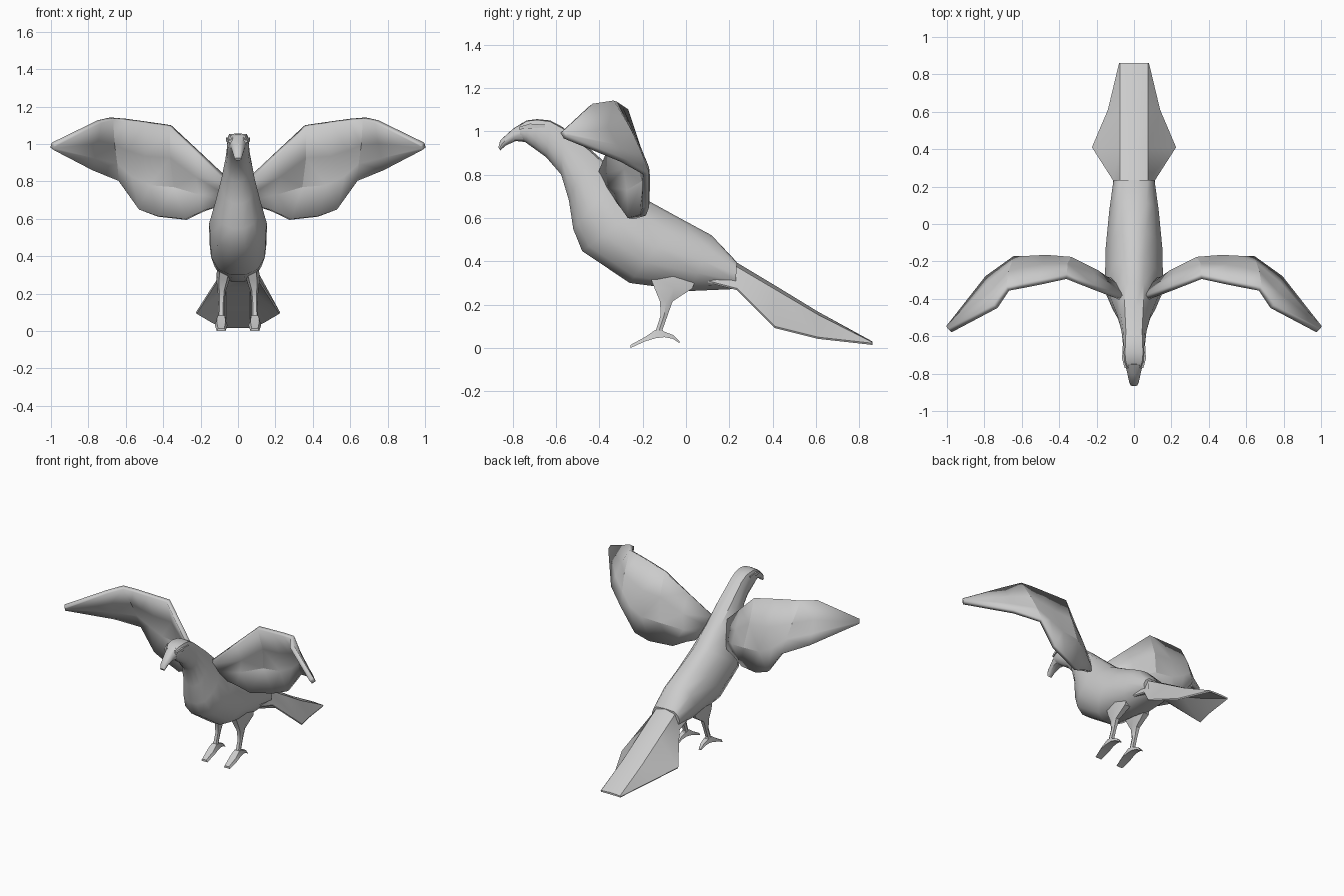
import bpy, bmesh, math

def finish(name, bm, mirror=False, thick=0, angle=32):
    bmesh.ops.recalc_face_normals(bm, faces=bm.faces)
    me = bpy.data.meshes.new(name)
    bm.to_mesh(me)
    bm.free()
    ob = bpy.data.objects.new(name, me)
    bpy.context.collection.objects.link(ob)
    if thick:
        m = ob.modifiers.new("thickness", 'SOLIDIFY')
        m.thickness, m.offset = thick, 0
    if mirror:
        m = ob.modifiers.new("mirror", 'MIRROR')
        m.use_mirror_merge = False
    bpy.ops.object.select_all(action='DESELECT')
    ob.select_set(True)
    bpy.context.view_layer.objects.active = ob
    bpy.ops.object.shade_smooth_by_angle(angle=math.radians(angle))
    return ob

def loft(name, rings, closed=True, **kw):
    bm = bmesh.new()
    rows = [[bm.verts.new(p) for p in r] for r in rings]
    n = len(rows[0])
    for a, b in zip(rows, rows[1:]):
        for i in range(n if closed else n - 1):
            j = (i + 1) % n
            bm.faces.new((a[i], a[j], b[j], b[i]))
    if closed:
        bm.faces.new(rows[0])
        bm.faces.new(rows[-1])
    return finish(name, bm, **kw)

# Cross-section with a flat top of relative width `flat`
def section(ty, tz, by, bz, w, flat):
    half = [(.1, 0), (flat, .03), ((flat + 1.1) / 2, .2), (1, .45),
            (.95, .68), (.7, .9), (.25, 1)]
    right = [(w * min(f, 1), ty + (by - ty) * t, tz + (bz - tz) * t) for f, t in half]
    return right + [(-x, y, z) for x, y, z in reversed(right)]

# Body with neck and head: top y, z, bottom y, z, half width, flatness
loft("body", [section(*s) for s in [
    (-.765, 1.03, -.765, .965, .045, .75),
    (-.735, 1.05, -.735, .945, .055, .8),
    (-.687, 1.056, -.70, .92, .06, .8),
    (-.627, 1.05, -.645, .88, .06, .75),
    (-.57, 1.02, -.576, .80, .067, .65),
    (-.44, .915, -.54, .68, .09, .55),
    (-.31, .80, -.52, .548, .122, .42),
    (-.17, .677, -.479, .447, .155, .36),
    (-.03, .60, -.26, .30, .152, .4),
    (.118, .52, .02, .263, .132, .5),
    (.235, .396, .228, .272, .11, .65)]], angle=40)

# Hooked beak
loft("beak", [section(*s) for s in [
    (-.75, 1.042, -.74, .95, .048, .6),
    (-.80, 1.01, -.785, .955, .037, .5),
    (-.857, .958, -.83, .935, .026, .5),
    (-.866, .925, -.857, .912, .018, .6)]])

# Brow ridges over the eyes
loft("brow", [[(x, y, z - h), (x + .022, y, z - h), (x + .022, y, z), (x, y, z)]
              for x, y, z, h in [(.028, -.77, 1.02, .012), (.042, -.72, 1.035, .022),
                                 (.038, -.65, 1.03, .012)]], mirror=True)

# Tail: raised central strip with sloping sides
def tail_ring(y, z, rise, e, ez, d):
    s = .075
    return [(-s, y, z - rise), (0, y, z), (s, y, z - rise), (e, y, ez),
            (e - .004, y, ez - .008), (s - .01, y, z - d), (.01 - s, y, z - d),
            (.004 - e, y, ez - .008), (-e, y, ez)]

loft("tail", [tail_ring(*r) for r in [
    (.10, .48, .02, .10, .31, .16), (.235, .394, .02, .113, .275, .115),
    (.41, .289, .018, .225, .10, .06), (.61, .167, .014, .14, .05, .04),
    (.86, .03, .004, .08, .022, .014)]], angle=25)

# Wings: leading edge, upper middle, lower middle, trailing edge
loft("wing", [
    [(.05, -.40, .80), (.08, -.36, .745), (.10, -.33, .71), (.13, -.30, .66)],
    [(.22, -.335, .96), (.22, -.275, .83), (.20, -.26, .73), (.19, -.285, .64)],
    [(.36, -.28, 1.095), (.36, -.225, .93), (.34, -.19, .77), (.28, -.255, .597)],
    [(.50, -.31, 1.115), (.50, -.23, .94), (.47, -.18, .78), (.43, -.20, .613)],
    [(.60, -.33, 1.128), (.59, -.245, .97), (.57, -.185, .83), (.53, -.185, .65)],
    [(.675, -.345, 1.135), (.665, -.265, 1.00), (.65, -.22, .90), (.64, -.185, .805)],
    [(.74, -.44, 1.12), (.76, -.37, 1.01), (.775, -.325, .93), (.786, -.29, .865)],
    [(.985, -.57, 1.0), (.99, -.565, .992), (.992, -.56, .984), (.994, -.555, .974)]],
    closed=False, thick=.03, mirror=True, angle=25)

# Legs: z, centre x, front y, back y, half width
def leg_ring(z, x, f, b, w):
    m = (f + b) / 2
    return [(x - w * .6, f, z), (x + w * .6, f, z), (x + w, m, z),
            (x + w * .6, b, z), (x - w * .6, b, z), (x - w, m, z)]

loft("leg", [leg_ring(*r) for r in [
    (.34, .07, -.17, .05, .042), (.275, .08, -.145, .03, .036),
    (.215, .087, -.12, -.062, .022), (.15, .089, -.117, -.085, .016),
    (.085, .09, -.138, -.108, .018), (.05, .09, -.15, -.09, .02)]], mirror=True)

# Feet: arched toes running front to back
loft("foot", [[(.09 - w, y, b), (.09 + w, y, b), (.09 + w * .7, y, t), (.09 - w * .7, y, t)]
              for y, b, t, w in [(-.256, 0, .014, .024), (-.19, .03, .05, .034),
                                 (-.14, .045, .084, .028), (-.10, .05, .075, .024),
                                 (-.06, .042, .06, .018), (-.03, .022, .03, .01)]], mirror=True)
